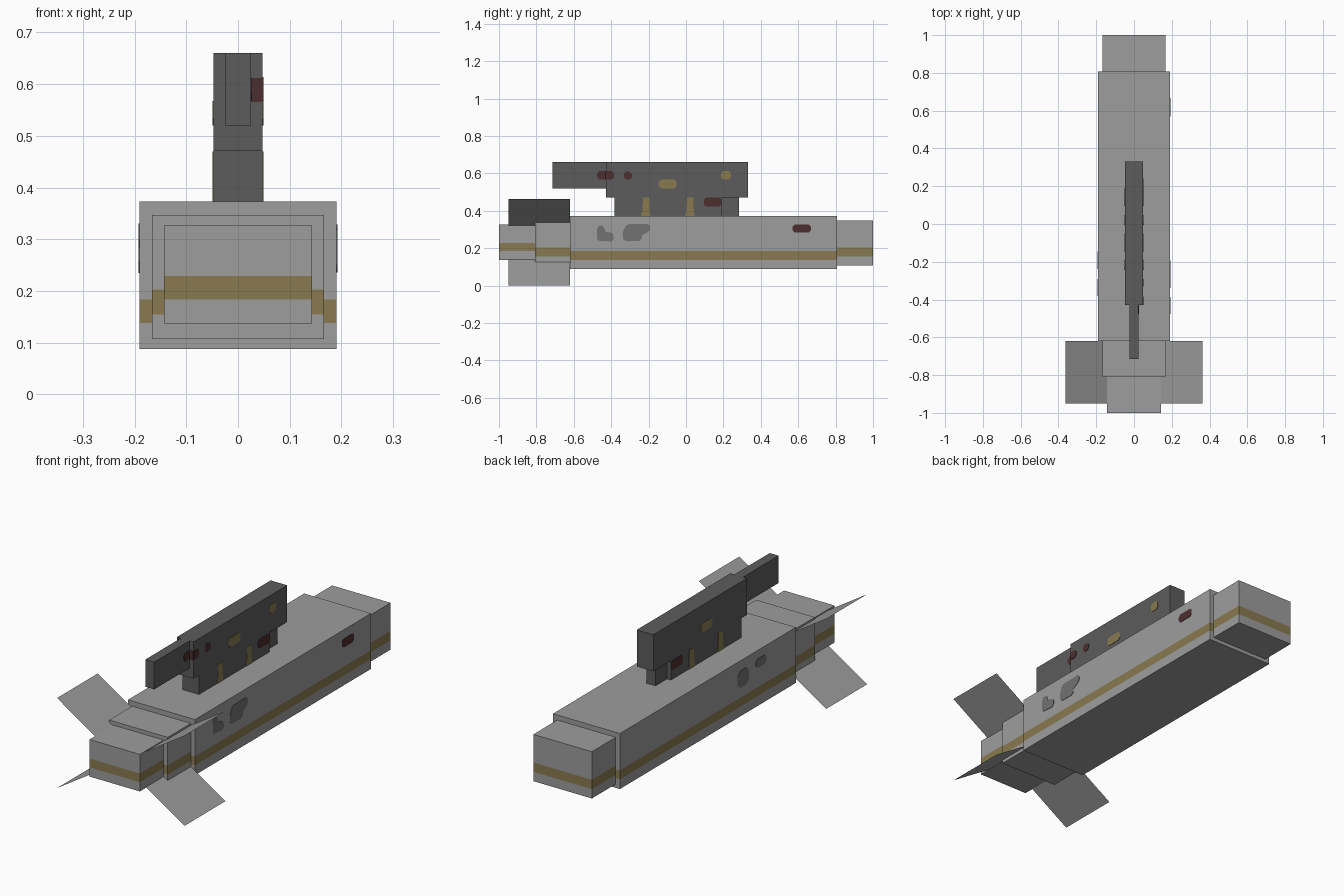
import bpy, bmesh
from mathutils import Vector

cube = bpy.data.objects.get("Cube")
if cube:
    bpy.data.objects.remove(cube, do_unlink=True)


def material(name, rgb):
    m = bpy.data.materials.new(name)
    m.use_nodes = True
    m.diffuse_color = (*rgb, 1)
    bsdf = next(n for n in m.node_tree.nodes if n.type == 'BSDF_PRINCIPLED')
    bsdf.inputs["Base Color"].default_value = (*rgb, 1)
    bsdf.inputs["Roughness"].default_value = 0.8
    return m


HULL = material("hull_grey", (0.34, 0.34, 0.34))
DARK = material("dark_grey", (0.107, 0.107, 0.107))
SPOT = material("spot_grey", (0.168, 0.168, 0.168))
TAN = material("tan", (0.25, 0.195, 0.08))
RED = material("dark_red", (0.075, 0.028, 0.028))


def finish(name, bm, mats):
    me = bpy.data.meshes.new(name)
    bm.to_mesh(me)
    bm.free()
    for m in mats:
        me.materials.append(m)
    ob = bpy.data.objects.new(name, me)
    bpy.context.collection.objects.link(ob)
    return ob


def box(name, hx, y0, y1, z0, z1, mat, stripe=None):
    """Box centred on x; an optional height band is cut in around its walls."""
    bm = bmesh.new()
    bmesh.ops.create_cube(bm, size=1)
    for v in bm.verts:
        v.co = Vector((v.co.x * 2 * hx, (y0 + y1) / 2 + v.co.y * (y1 - y0),
                       (z0 + z1) / 2 + v.co.z * (z1 - z0)))
    if stripe:
        for z in stripe:
            bmesh.ops.bisect_plane(bm, geom=bm.verts[:] + bm.edges[:] + bm.faces[:],
                                   plane_co=(0, 0, z), plane_no=(0, 0, 1))
        for f in bm.faces:
            if stripe[0] < f.calc_center_median().z < stripe[1]:
                f.material_index = 1
    return finish(name, bm, [mat, TAN] if stripe else [mat])


def plate(name, points, offset, mat, axis='x', side=1):
    """Thin painted plate: outline in (y, z) on a side wall or (x, z) on a front wall."""
    t = 0.002
    bm = bmesh.new()
    if axis == 'x':
        co = [(side * offset, a, b) for a, b in points]
        push = Vector((side * t, 0, 0))
    else:
        co = [(a, offset, b) for a, b in points]
        push = Vector((0, -t, 0))
    face = bm.faces.new([bm.verts.new(c) for c in co])
    ext = bmesh.ops.extrude_face_region(bm, geom=[face])
    for v in ext['geom']:
        if isinstance(v, bmesh.types.BMVert):
            v.co += push
    bmesh.ops.recalc_face_normals(bm, faces=bm.faces[:])
    return finish(name, bm, [mat])


def rect(a0, a1, b0, b1):
    return [(a0, b0), (a1, b0), (a1, b1), (a0, b1)]


def octagon(a0, a1, b0, b1, c=0.012):
    return [(a0 + c, b0), (a1 - c, b0), (a1, b0 + c), (a1, b1 - c),
            (a1 - c, b1), (a0 + c, b1), (a0, b1 - c), (a0, b0 + c)]


# Hull sections with the tan band
box("main_hull", 0.19, -0.62, 0.807, 0.088, 0.373, HULL, (0.138, 0.184))
box("back_section", 0.166, 0.807, 1.0, 0.107, 0.347, HULL, (0.155, 0.203))
box("front_section", 0.166, -0.807, -0.62, 0.107, 0.347, HULL, (0.155, 0.203))
box("front_tip", 0.143, -1.0, -0.807, 0.137, 0.327, HULL, (0.184, 0.229))

# Crossed diagonal fins, each a single sheet through the hull axis
for name, s in (("fin_rising_left", 1), ("fin_rising_right", -1)):
    bm = bmesh.new()
    bm.faces.new([bm.verts.new(c) for c in (
        (-0.362 * s, -0.95, 0.0), (0.362 * s, -0.95, 0.462),
        (0.362 * s, -0.62, 0.462), (-0.362 * s, -0.62, 0.0))])
    bmesh.ops.recalc_face_normals(bm, faces=bm.faces[:])
    finish(name, bm, [HULL])

# Upper structure
box("upper_block", 0.047, -0.428, 0.332, 0.472, 0.66, DARK)
box("upper_nose", 0.025, -0.715, -0.428, 0.52, 0.66, DARK)
box("upper_base", 0.047, -0.383, 0.19, 0.373, 0.472, DARK)
box("upper_base_back", 0.025, 0.19, 0.283, 0.373, 0.472, DARK)

# Markings found on both sides of the upper structure
for side, tag in ((1, "left"), (-1, "right")):
    plate(f"tan_patch_{tag}", octagon(-0.146, -0.05, 0.52, 0.567), 0.047, TAN, side=side)
    plate(f"red_base_patch_{tag}", octagon(0.095, 0.19, 0.422, 0.47), 0.047, RED, side=side)
    for i, y in enumerate((-0.214, 0.021)):
        plate(f"tan_post_{tag}_{i + 1}",
              [(y - 0.026, 0.373), (y + 0.024, 0.373), (y + 0.02, 0.41),
               (y + 0.02, 0.47), (y - 0.016, 0.47), (y - 0.018, 0.41)],
              0.047, TAN, side=side)

# Left side only: red patch wrapping from the nose round onto the block
plate("red_wrap_nose", [(-0.476, 0.58), (-0.464, 0.568), (-0.428, 0.568),
                        (-0.428, 0.612), (-0.464, 0.612), (-0.476, 0.6)], 0.025, RED)
plate("red_wrap_block", [(-0.428, 0.568), (-0.397, 0.568), (-0.385, 0.58),
                         (-0.385, 0.6), (-0.397, 0.612), (-0.428, 0.612)], 0.047, RED)
plate("red_wrap_front", rect(0.025, 0.047, 0.565, 0.612), -0.428, RED, axis='y')
plate("red_dot", octagon(-0.332, -0.29, 0.567, 0.61), 0.047, RED)
plate("tan_dot", octagon(0.187, 0.24, 0.567, 0.614), 0.047, TAN)
plate("red_hull_patch", octagon(0.57, 0.668, 0.283, 0.327), 0.19, RED)

# Grey blotches on the hull sides
plate("spot_left_small",
      [(-0.476, 0.25), (-0.464, 0.24), (-0.398, 0.236), (-0.387, 0.248), (-0.387, 0.272),
       (-0.4, 0.283), (-0.43, 0.288), (-0.438, 0.312), (-0.45, 0.322), (-0.468, 0.318),
       (-0.476, 0.3)], 0.19, SPOT)
plate("spot_left_large",
      [(-0.338, 0.25), (-0.322, 0.238), (-0.25, 0.238), (-0.235, 0.252), (-0.235, 0.27),
       (-0.205, 0.285), (-0.192, 0.3), (-0.192, 0.318), (-0.205, 0.329), (-0.31, 0.329),
       (-0.325, 0.315), (-0.338, 0.285)], 0.19, SPOT)
plate("spot_right_large", octagon(-0.238, -0.145, 0.235, 0.322, 0.022), 0.19, SPOT, side=-1)
plate("spot_right_small", octagon(-0.38, -0.292, 0.284, 0.33, 0.014), 0.19, SPOT, side=-1)
